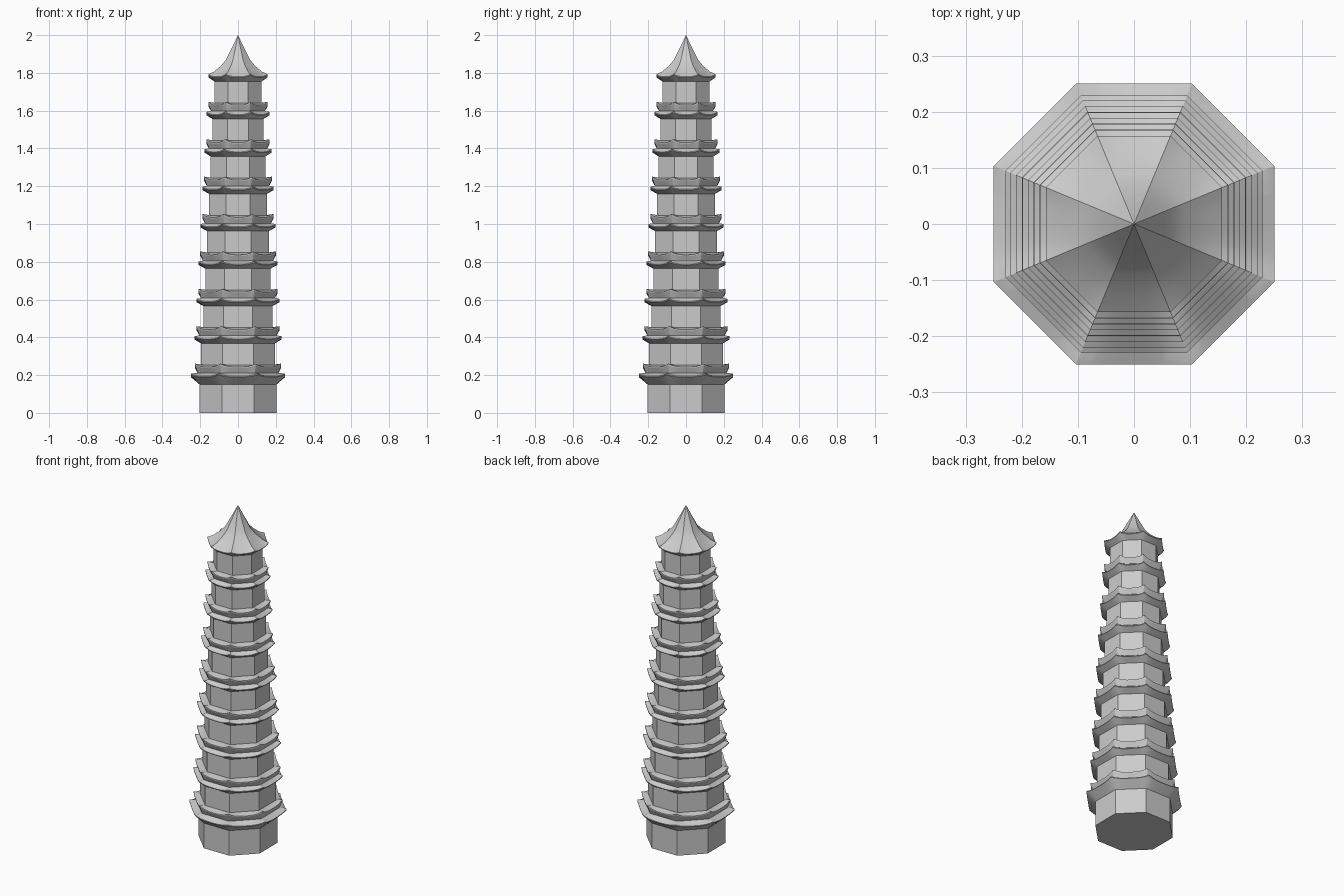
import bpy
import bmesh
import math

cube = bpy.data.objects.get("Cube")
if cube:
    bpy.data.objects.remove(cube, do_unlink=True)

SIDES = 8
TAN = math.tan(math.pi / SIDES)

stone = bpy.data.materials.new("grey stone")
stone.use_nodes = True
GREY = (0.6, 0.6, 0.6, 1)
stone.diffuse_color = GREY
stone.node_tree.nodes["Principled BSDF"].inputs["Base Color"].default_value = GREY


def octagon_loft(name, profile, segs=1, smooth=False):
    """Loft octagonal rings; each row is (apothem, height, corner lift)."""
    bm = bmesh.new()
    rings = []
    for apothem, z, lift in profile:
        ring = []
        for k in range(SIDES):
            a = k * math.tau / SIDES
            c, s = math.cos(a), math.sin(a)
            for i in range(segs):
                t = -1 + 2 * i / segs
                w = t * TAN
                ring.append(bm.verts.new((apothem * (c - s * w),
                                          apothem * (s + c * w),
                                          z + lift * abs(t) ** 3)))
        rings.append(ring)
    n = SIDES * segs
    for low, high in zip(rings, rings[1:]):
        for i in range(n):
            j = (i + 1) % n
            bm.faces.new((low[i], low[j], high[j], high[i]))
    bm.faces.new(rings[0][::-1])
    bm.faces.new(rings[-1])
    bmesh.ops.remove_doubles(bm, verts=bm.verts, dist=1e-5)
    bmesh.ops.recalc_face_normals(bm, faces=bm.faces)
    mesh = bpy.data.meshes.new(name)
    bm.to_mesh(mesh)
    bm.free()
    mesh.materials.append(stone)
    obj = bpy.data.objects.new(name, mesh)
    bpy.context.collection.objects.link(obj)
    if smooth:
        bpy.ops.object.select_all(action="DESELECT")
        obj.select_set(True)
        bpy.context.view_layer.objects.active = obj
        bpy.ops.object.shade_smooth_by_angle(angle=math.radians(20))
    return obj


# Storeys: wall, eave and balcony apothems; each stands on the one below
walls = [0.203, 0.195, 0.183, 0.173, 0.164, 0.154, 0.145, 0.135, 0.125]
eaves = [0.25, 0.229, 0.22, 0.21, 0.199, 0.189, 0.178, 0.167]
STEP = 0.198
floor = 0
for i, wall in enumerate(walls):
    top = 0.15 if i == 0 else 0.17 + STEP * i
    octagon_loft(f"wall_{i + 1}", [(wall, floor, 0), (wall, top + 0.01, 0)])
    if i == len(eaves):
        break
    eave = eaves[i]
    lip = 0.228 if i == 0 else eave - 0.01
    neck = lip - 0.016
    rim = 0.208 + STEP * i
    # Flared eave with upturned corners
    octagon_loft(f"eave_{i + 1}", [
        (wall, top, 0), (eave, rim - 0.018, 0.012),
        (eave, rim - 0.014, 0.014), (neck, rim + 0.004, 0)], 8, True)
    # Balcony lip above the eave
    octagon_loft(f"balcony_{i + 1}", [
        (neck, rim, 0), (lip, rim + 0.03, 0.016),
        (lip, rim + 0.035, 0.018), (walls[i + 1], rim + 0.046, 0)], 8, True)
    floor = rim + 0.03

# Concave pointed roof
octagon_loft("roof", [
    (0.125, 1.755, 0), (0.157, 1.776, 0.012), (0.157, 1.78, 0.013),
    (0.128, 1.802, 0.004), (0.09, 1.838, 0), (0.065, 1.868, 0),
    (0.034, 1.93, 0), (0, 2, 0)], 8, True)
